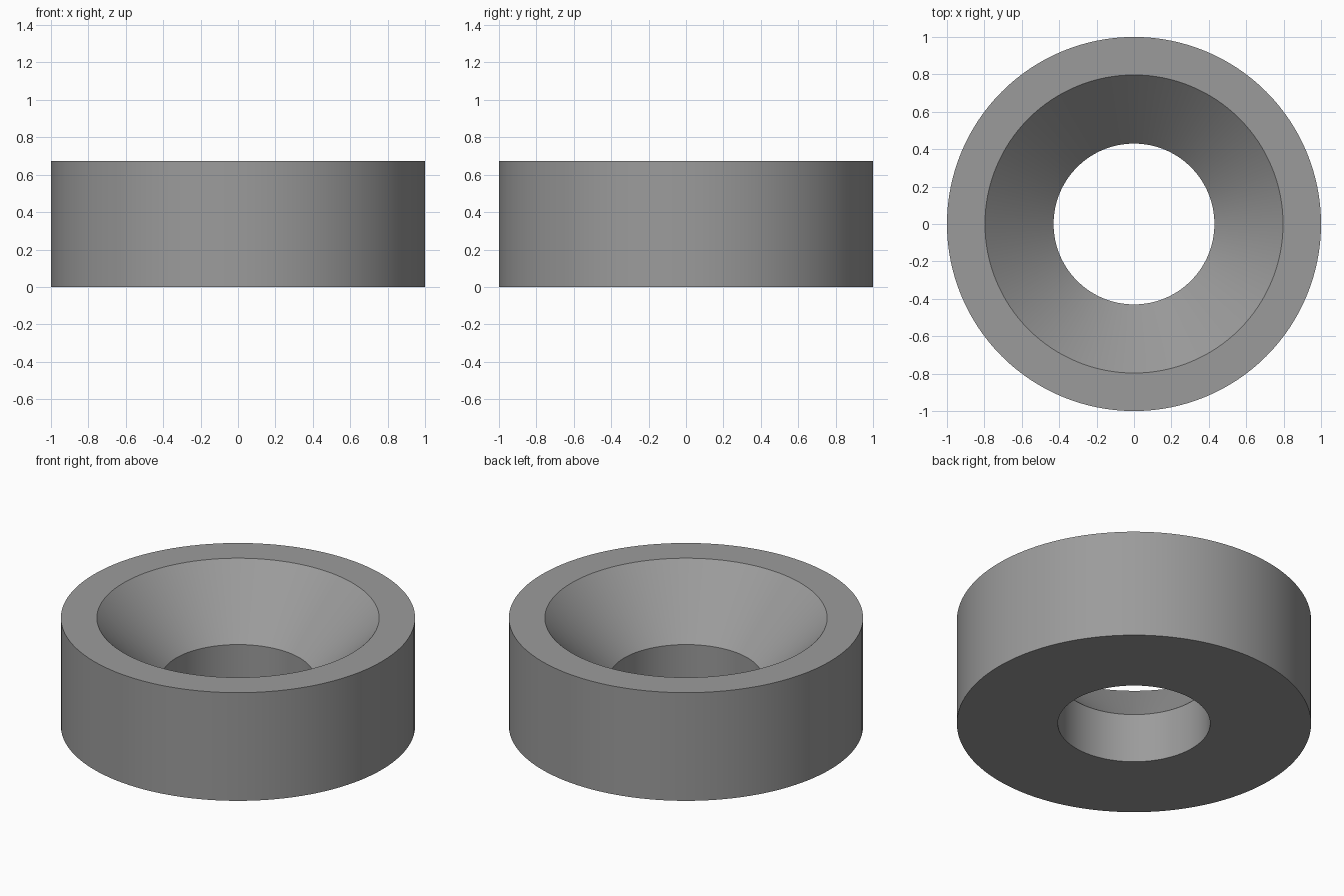
import bpy, bmesh, math

if "Cube" in bpy.data.objects:
    bpy.data.objects.remove(bpy.data.objects["Cube"])

SEGMENTS = 128
# Closed cross-section (radius, height): bore, 45-degree countersink, rim, outer wall
PROFILE = [(0.43, 0.0), (0.43, 0.307), (0.797, 0.674), (1.0, 0.674), (1.0, 0.0)]

gray = bpy.data.materials.new("neutral gray")
gray.diffuse_color = (0.33, 0.33, 0.33, 1)
gray.use_nodes = True
gray.node_tree.nodes["Principled BSDF"].inputs["Base Color"].default_value = gray.diffuse_color

# Countersunk washer: one profile revolved around z
bm = bmesh.new()
rings = []
for r, z in PROFILE:
    rings.append([bm.verts.new((r * math.cos(2 * math.pi * i / SEGMENTS),
                                r * math.sin(2 * math.pi * i / SEGMENTS), z))
                  for i in range(SEGMENTS)])
for k, ring in enumerate(rings):
    nxt = rings[(k + 1) % len(rings)]
    for i in range(SEGMENTS):
        j = (i + 1) % SEGMENTS
        bm.faces.new((ring[i], ring[j], nxt[j], nxt[i]))
bmesh.ops.recalc_face_normals(bm, faces=bm.faces)

mesh = bpy.data.meshes.new("countersunk_washer")
bm.to_mesh(mesh)
bm.free()
mesh.materials.append(gray)
washer = bpy.data.objects.new("countersunk_washer", mesh)
bpy.context.collection.objects.link(washer)

# Smooth round walls, crisp edges
bpy.context.view_layer.objects.active = washer
washer.select_set(True)
bpy.ops.object.shade_smooth_by_angle(angle=math.radians(30))
